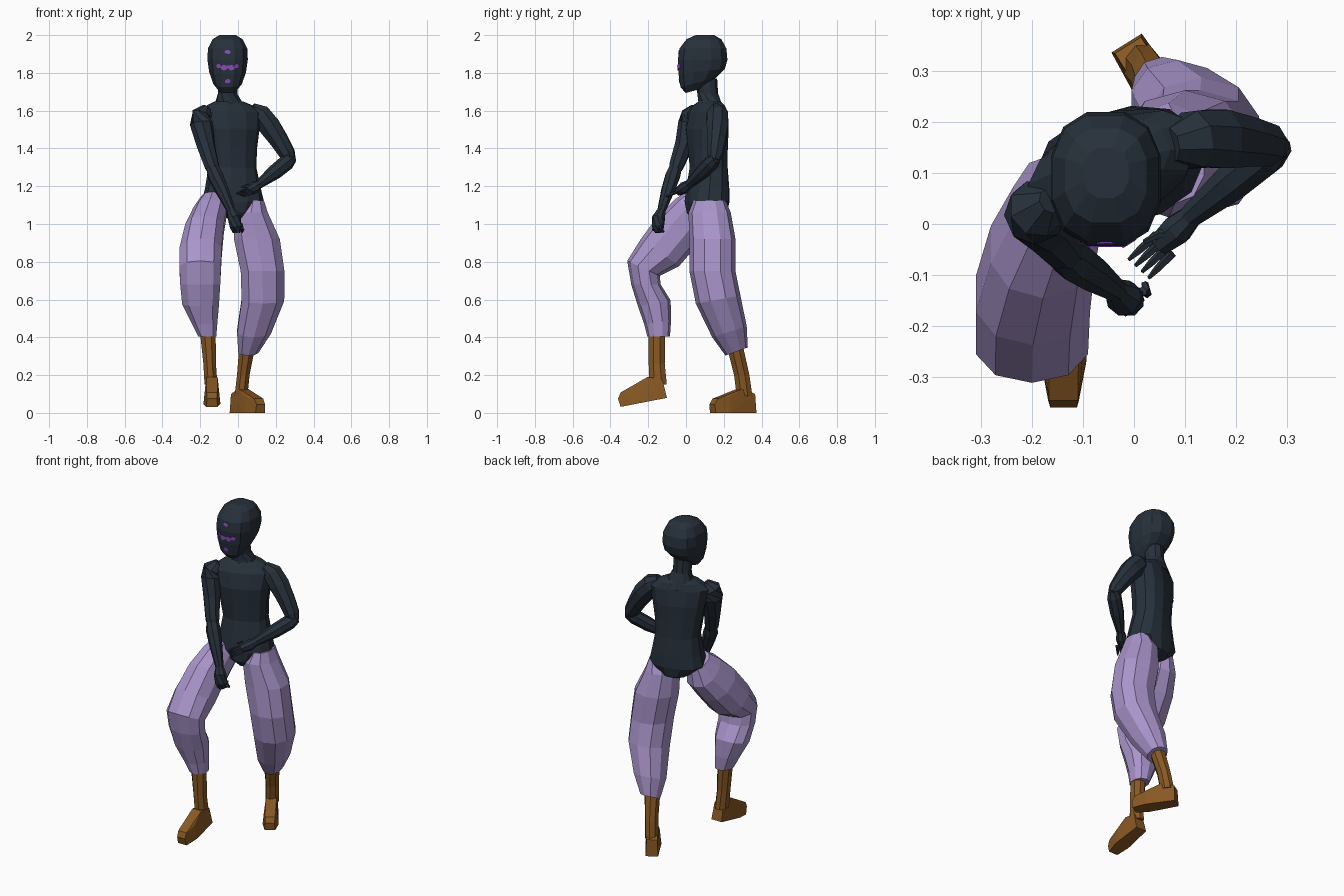
import bpy, bmesh, math
from mathutils import Vector, Matrix


def material(name, rgb):
    m = bpy.data.materials.new(name)
    m.diffuse_color = (*rgb, 1)
    return m


NAVY = material("dark navy cloth", (0.020, 0.030, 0.043))
LILAC = material("lavender trousers", (0.40, 0.30, 0.60))
BROWN = material("brown leather", (0.25, 0.10, 0.017))
PURPLE = material("purple paint", (0.26, 0.07, 0.52))


def finish(name, bm, mat):
    bmesh.ops.recalc_face_normals(bm, faces=bm.faces)
    me = bpy.data.meshes.new(name)
    bm.to_mesh(me)
    bm.free()
    me.materials.append(mat)
    ob = bpy.data.objects.new(name, me)
    bpy.context.collection.objects.link(ob)
    return ob


def skin(name, frames, mat, n, power=1.0):
    """Skin (matrix, rx, ry) cross-sections into a closed flat-faced body."""
    bm = bmesh.new()
    loops = []
    for mtx, rx, ry in frames:
        loop = []
        for i in range(n):
            a = 2 * math.pi * (i + 0.5) / n
            c, s = math.cos(a), math.sin(a)
            p = Vector((math.copysign(abs(c) ** power, c) * rx,
                        math.copysign(abs(s) ** power, s) * ry, 0))
            loop.append(bm.verts.new(mtx @ p))
        loops.append(loop)
    for a, b in zip(loops, loops[1:]):
        for i in range(n):
            j = (i + 1) % n
            bm.faces.new((a[i], a[j], b[j], b[i]))
    bm.faces.new(loops[0])
    bm.faces.new(loops[-1])
    return finish(name, bm, mat)


def loft(name, rings, mat, n=10, power=1.0):
    """Rings: x, y, z, rx, ry, tilt about x, yaw about z (degrees)."""
    frames = []
    for x, y, z, rx, ry, *rot in rings:
        tilt, yaw = (list(rot) + [0, 0])[:2]
        mtx = (Matrix.Translation((x, y, z)) @ Matrix.Rotation(math.radians(yaw), 4, 'Z')
               @ Matrix.Rotation(math.radians(tilt), 4, 'X'))
        frames.append((mtx, rx, ry))
    return skin(name, frames, mat, n, power)


def tube(name, path, mat, n=8):
    """Path: x, y, z, radius; sections stand square to the path."""
    pts = [Vector(p[:3]) for p in path]
    frames = []
    for i, p in enumerate(pts):
        t = pts[min(i + 1, len(pts) - 1)] - pts[max(i - 1, 0)]
        mtx = Matrix.Translation(p) @ t.to_track_quat('Z', 'Y').to_matrix().to_4x4()
        frames.append((mtx, path[i][3], path[i][3]))
    return skin(name, frames, mat, n)


# Head and neck
head = loft("head", [
    (-0.055, 0.040, 1.705, 0.045, 0.045, 15),
    (-0.055, 0.065, 1.750, 0.078, 0.100, 15),
    (-0.055, 0.083, 1.808, 0.100, 0.127, 6),
    (-0.055, 0.088, 1.870, 0.110, 0.135),
    (-0.055, 0.090, 1.930, 0.107, 0.127),
    (-0.055, 0.095, 1.978, 0.082, 0.095),
    (-0.055, 0.100, 2.000, 0.045, 0.050)], NAVY, 12, 0.8)
loft("neck", [
    (-0.045, 0.130, 1.60, 0.110, 0.075, 0, 22),
    (-0.050, 0.125, 1.65, 0.070, 0.062, 0, 15),
    (-0.055, 0.115, 1.69, 0.054, 0.055),
    (-0.055, 0.105, 1.77, 0.054, 0.060)], NAVY)

# Face paint: thin discs laid on the face
bpy.context.view_layer.update()
for x, z, w, h in [(0, 1.91, 0.034, 0.022), (0, 1.757, 0.032, 0.024),
                   (-0.045, 1.836, 0.032, 0.024), (-0.020, 1.828, 0.034, 0.030),
                   (0, 1.832, 0.020, 0.016),
                   (0.020, 1.828, 0.034, 0.030), (0.045, 1.836, 0.032, 0.024)]:
    hit, loc, nor, _ = head.ray_cast((x - 0.055, -1, z), (0, 1, 0))
    mtx = (Matrix.Translation(loc) @ nor.to_track_quat('Z', 'Y').to_matrix().to_4x4()
           @ Matrix.Diagonal((w, h, 0.006, 1)))
    bm = bmesh.new()
    bmesh.ops.create_cone(bm, cap_ends=True, segments=8, radius1=0.5, radius2=0.5,
                          depth=1, matrix=mtx)
    finish("face_mark", bm, PURPLE)

# Twisted torso ending in a V between the legs
loft("torso", [
    (-0.010, 0.090, 1.025, 0.035, 0.060, 0, 15),
    (-0.020, 0.110, 1.060, 0.090, 0.105, 0, 15),
    (-0.027, 0.112, 1.120, 0.165, 0.113, 0, 15),
    (-0.027, 0.115, 1.190, 0.148, 0.108, 0, 17),
    (-0.030, 0.120, 1.300, 0.128, 0.095, 0, 20),
    (-0.035, 0.115, 1.400, 0.138, 0.098, 0, 22),
    (-0.038, 0.112, 1.500, 0.155, 0.102, 0, 22),
    (-0.040, 0.115, 1.590, 0.175, 0.085, 0, 22),
    (-0.045, 0.122, 1.630, 0.120, 0.070, 0, 22),
    (-0.048, 0.125, 1.648, 0.080, 0.055, 0, 22)], NAVY, 12, 0.85)

# Arms
tube("right_upper_arm", [
    (-0.165, 0.045, 1.615, 0.025), (-0.190, 0.030, 1.580, 0.058), (-0.193, 0.020, 1.530, 0.062),
    (-0.172, -0.010, 1.420, 0.050), (-0.140, -0.050, 1.310, 0.041), (-0.125, -0.065, 1.27, 0.030)], NAVY)
tube("right_forearm", [
    (-0.142, -0.048, 1.315, 0.032), (-0.120, -0.070, 1.255, 0.042), (-0.085, -0.095, 1.180, 0.037),
    (-0.035, -0.130, 1.070, 0.023)], NAVY)
tube("right_fist", [
    (-0.037, -0.128, 1.075, 0.022), (-0.020, -0.145, 1.035, 0.036),
    (-0.012, -0.148, 0.985, 0.034), (-0.008, -0.145, 0.955, 0.020)], NAVY)
tube("left_upper_arm", [
    (0.070, 0.155, 1.610, 0.035), (0.115, 0.165, 1.580, 0.060), (0.165, 0.167, 1.520, 0.062),
    (0.220, 0.162, 1.440, 0.052), (0.262, 0.155, 1.370, 0.044), (0.280, 0.150, 1.335, 0.028)], NAVY)
tube("left_forearm", [
    (0.288, 0.160, 1.350, 0.028), (0.260, 0.138, 1.328, 0.042), (0.195, 0.085, 1.275, 0.040),
    (0.110, 0.015, 1.210, 0.024)], NAVY)
tube("left_palm", [
    (0.115, 0.018, 1.213, 0.022), (0.085, -0.010, 1.192, 0.032), (0.050, -0.040, 1.172, 0.024)], NAVY)

# Fingers: spread on the left hand, curled on the right
for k in range(4):
    base = Vector((0.045 + 0.010 * k, -0.022 - 0.012 * k, 1.182 - 0.005 * k))
    tip = base + Vector((-0.055 + 0.003 * k, -0.048, -0.022))
    tube("left_finger", [(*base, 0.010), (*base.lerp(tip, 0.6), 0.008), (*tip, 0.004)], NAVY, 5)
    x, y = -0.025 + 0.014 * k, -0.168 + 0.012 * k
    tube("right_finger", [(x, y, 1.000, 0.010), (x + 0.008, y - 0.004, 0.972, 0.010),
                          (x + 0.004, y + 0.016, 0.958, 0.007)], NAVY, 5)
tube("left_thumb", [(0.085, -0.020, 1.200, 0.010), (0.050, -0.020, 1.205, 0.009),
                    (0.020, -0.035, 1.195, 0.005)], NAVY, 5)

# Baggy trouser legs
loft("right_trouser_leg", [
    (-0.135, 0.075, 1.140, 0.060, 0.075, -25),
    (-0.148, 0.040, 1.065, 0.092, 0.118, -35),
    (-0.178, -0.040, 0.970, 0.107, 0.130, -36),
    (-0.198, -0.137, 0.850, 0.117, 0.124, -36),
    (-0.200, -0.225, 0.765, 0.115, 0.095, -25),
    (-0.200, -0.212, 0.680, 0.111, 0.078, 0),
    (-0.198, -0.168, 0.580, 0.102, 0.088, 10),
    (-0.178, -0.150, 0.480, 0.072, 0.072, 8),
    (-0.163, -0.145, 0.405, 0.050, 0.060, 0)], LILAC, 10, 0.9)
loft("left_trouser_leg", [
    (0.080, 0.125, 1.125, 0.060, 0.085),
    (0.068, 0.125, 1.060, 0.094, 0.112),
    (0.100, 0.140, 0.920, 0.127, 0.122),
    (0.130, 0.140, 0.750, 0.121, 0.122),
    (0.132, 0.170, 0.600, 0.118, 0.120, 10),
    (0.085, 0.230, 0.430, 0.094, 0.096, 18),
    (0.055, 0.268, 0.325, 0.056, 0.063, 20)], LILAC, 10, 0.9)

# Boots: shaft plus wedge foot
loft("right_boot_shaft", [(-0.160, -0.155, 0.430, 0.045, 0.047), (-0.150, -0.155, 0.26, 0.036, 0.046),
                          (-0.143, -0.148, 0.150, 0.037, 0.050)], BROWN, 8)
loft("left_boot_shaft", [(0.047, 0.262, 0.340, 0.045, 0.046), (0.028, 0.295, 0.20, 0.036, 0.044),
                         (0.016, 0.310, 0.090, 0.037, 0.045)], BROWN, 8)


def foot(name, origin, yaw, pitch):
    mtx = (Matrix.Translation(origin) @ Matrix.Rotation(math.radians(yaw), 4, 'Z')
           @ Matrix.Rotation(math.radians(pitch), 4, 'X'))
    bm = bmesh.new()
    for along, half, z in [(-0.050, 0.035, 0), (-0.045, 0.030, 0.10), (0.030, 0.030, 0.128),
                           (0.185, 0.028, 0.075), (0.205, 0.026, 0.045), (0.200, 0.030, 0),
                           (0.120, 0.045, 0), (0.120, 0.036, 0.085)]:
        for side in (-1, 1):
            bm.verts.new(mtx @ Vector((side * half, -along, z)))
    bmesh.ops.convex_hull(bm, input=bm.verts)
    return finish(name, bm, BROWN)


foot("right_foot", (-0.138, -0.150, 0.070), 0, 11)
foot("left_foot", (0.012, 0.312, 0.0), 32, 0)
